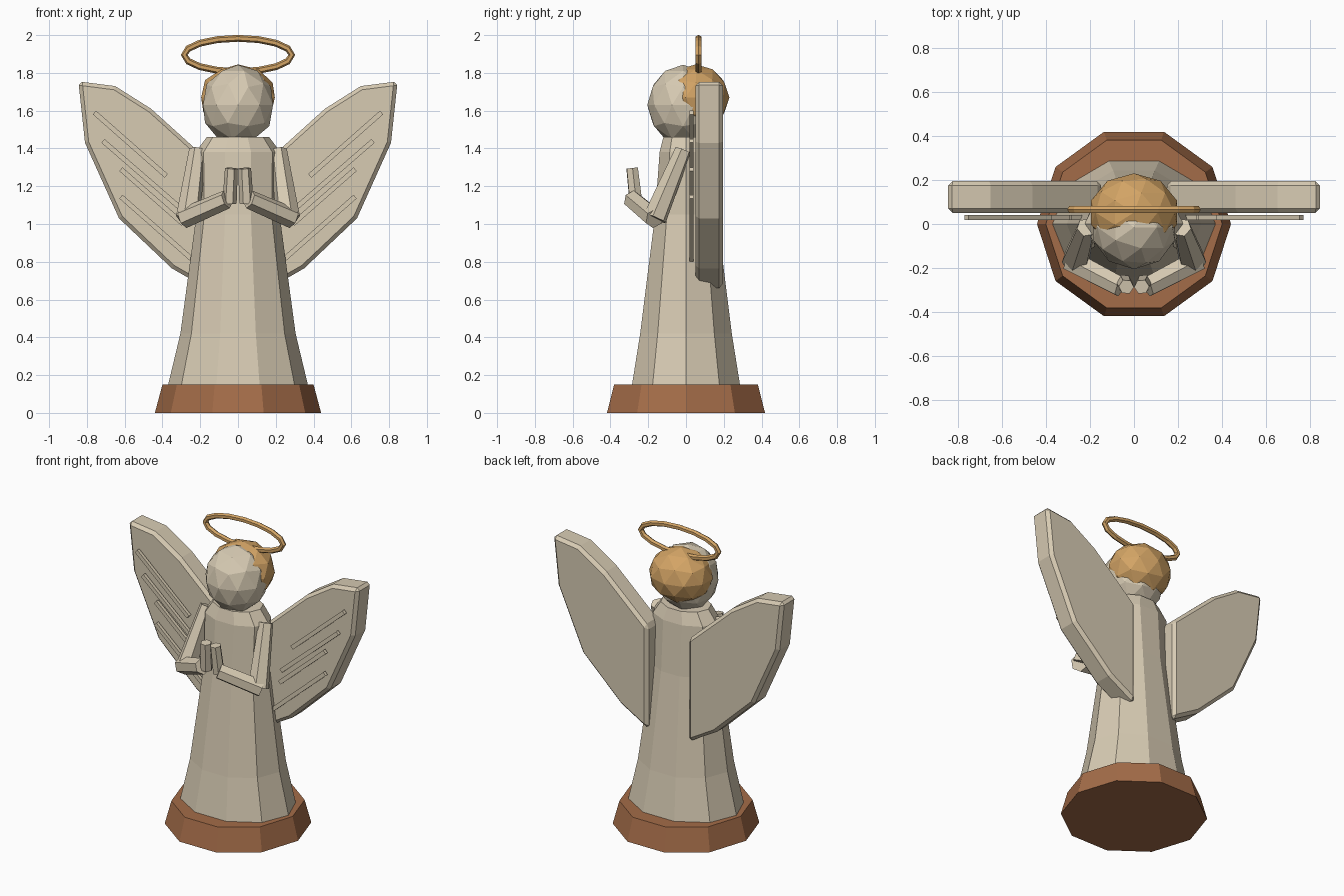
import bpy, bmesh
from math import sin, cos, pi
from mathutils import Vector, Matrix

cube = bpy.data.objects.get("Cube")
if cube:
    bpy.data.objects.remove(cube, do_unlink=True)


def material(name, rgb):
    m = bpy.data.materials.new(name)
    m.use_nodes = True
    m.diffuse_color = (*rgb, 1)
    m.node_tree.nodes["Principled BSDF"].inputs["Base Color"].default_value = (*rgb, 1)
    return m


CREAM = material("cream wood", (0.68, 0.595, 0.45))
GOLD = material("golden wood", (0.65, 0.37, 0.13))
BROWN = material("brown wood", (0.37, 0.15, 0.065))


def finish(name, bm, mat):
    bmesh.ops.recalc_face_normals(bm, faces=bm.faces)
    mesh = bpy.data.meshes.new(name)
    bm.to_mesh(mesh)
    bm.free()
    mesh.materials.append(mat)
    obj = bpy.data.objects.new(name, mesh)
    bpy.context.collection.objects.link(obj)
    return obj


def bridge(bm, a, b):
    n = len(a)
    for i in range(n):
        j = (i + 1) % n
        bm.faces.new((a[i], a[j], b[j], b[i]))


def loft(name, rings, mat, sides=10):
    """Stack elliptical rings given as (z, x radius, y radius)."""
    bm = bmesh.new()
    loops = [[bm.verts.new((rx * cos(2 * pi * i / sides), ry * sin(2 * pi * i / sides), z))
              for i in range(sides)] for z, rx, ry in rings]
    for a, b in zip(loops, loops[1:]):
        bridge(bm, a, b)
    bm.faces.new(loops[0])
    bm.faces.new(loops[-1])
    return finish(name, bm, mat)


def ball(name, center, radii, mat):
    bm = bmesh.new()
    bmesh.ops.create_icosphere(bm, subdivisions=2, radius=1,
                               matrix=Matrix.Translation(center) @ Matrix.Diagonal((*radii, 1)))
    return finish(name, bm, mat)


def limb(name, p, q, r1, r2, sides=6):
    """Tapered tube from p to q."""
    p, q = Vector(p), Vector(q)
    d = q - p
    bm = bmesh.new()
    bmesh.ops.create_cone(bm, cap_ends=True, segments=sides, radius1=r1, radius2=r2, depth=d.length,
                          matrix=Matrix.Translation((p + q) / 2) @ d.to_track_quat('Z', 'Y').to_matrix().to_4x4())
    return finish(name, bm, CREAM)


def slab(name, outline, y0, y1, bevel=0.0):
    """Extrude an x-z outline along y."""
    bm = bmesh.new()
    front = [bm.verts.new((x, y0, z)) for x, z in outline]
    back = [bm.verts.new((x, y1, z)) for x, z in outline]
    bm.faces.new(front)
    bm.faces.new(back)
    bridge(bm, front, back)
    obj = finish(name, bm, CREAM)
    if bevel:
        mod = obj.modifiers.new("edge_bevel", 'BEVEL')
        mod.width = bevel
        mod.segments = 1
    return obj


# Base and robe
loft("base", [(0, 0.44, 0.44), (0.15, 0.40, 0.40)], BROWN)
loft("robe", [(0.14, 0.372, 0.302), (0.42, 0.305, 0.255), (1.05, 0.22, 0.172),
              (1.38, 0.225, 0.147), (1.46, 0.165, 0.126)], CREAM)

# Head and hair
ball("head", (0, -0.015, 1.63), (0.195, 0.19, 0.213), CREAM)
ball("hair", (0, 0.052, 1.67), (0.205, 0.178, 0.175), GOLD)

# Halo: upright flattened ring
bm = bmesh.new()
SEG, TUBE = 16, 0.018
loops = []
for i in range(SEG):
    a = 2 * pi * i / SEG
    center = Vector((0.285 * cos(a), 0.066, 1.895 + 0.088 * sin(a)))
    out = Vector((0.088 * cos(a), 0, 0.285 * sin(a))).normalized()
    loops.append([bm.verts.new(center + TUBE * (cos(k * pi / 3) * out + sin(k * pi / 3) * Vector((0, 1, 0))))
                  for k in range(6)])
for i in range(SEG):
    bridge(bm, loops[i], loops[(i + 1) % SEG])
finish("halo", bm, GOLD)

WING = [(0.15, 0.65), (0.35, 0.765), (0.63, 1.03), (0.81, 1.43), (0.845, 1.755),
        (0.65, 1.73), (0.46, 1.61), (0.15, 1.33)]
FEATHERS = [((0.76, 1.59), (0.38, 1.255)), ((0.715, 1.44), (0.30, 1.08)),
            ((0.62, 1.29), (0.29, 1.0)), ((0.62, 1.145), (0.24, 0.81))]

for side, s in (("left", 1), ("right", -1)):
    # Wing with raised feather bars
    slab(side + "_wing", [(s * x, z) for x, z in WING], 0.05, 0.195, 0.02)
    for n, (p, q) in enumerate(FEATHERS, 1):
        p, q = Vector(p), Vector(q)
        d = (p - q).normalized()
        w = Vector((-d.y, d.x)) * 0.013
        bar = (p + w, p - w, q - w, q + w)
        slab(f"{side}_feather_{n}", [(s * v.x, v.y) for v in bar], 0.018, 0.04)

    # Sleeves and praying hand
    limb(side + "_upper_arm", (s * 0.215, -0.015, 1.39), (s * 0.265, -0.165, 1.03), 0.045, 0.065)
    limb(side + "_forearm", (s * 0.29, -0.165, 1.03), (s * 0.06, -0.285, 1.13), 0.055, 0.05)
    limb(side + "_hand", (s * 0.045, -0.265, 1.11), (s * 0.035, -0.285, 1.295), 0.038, 0.034)
